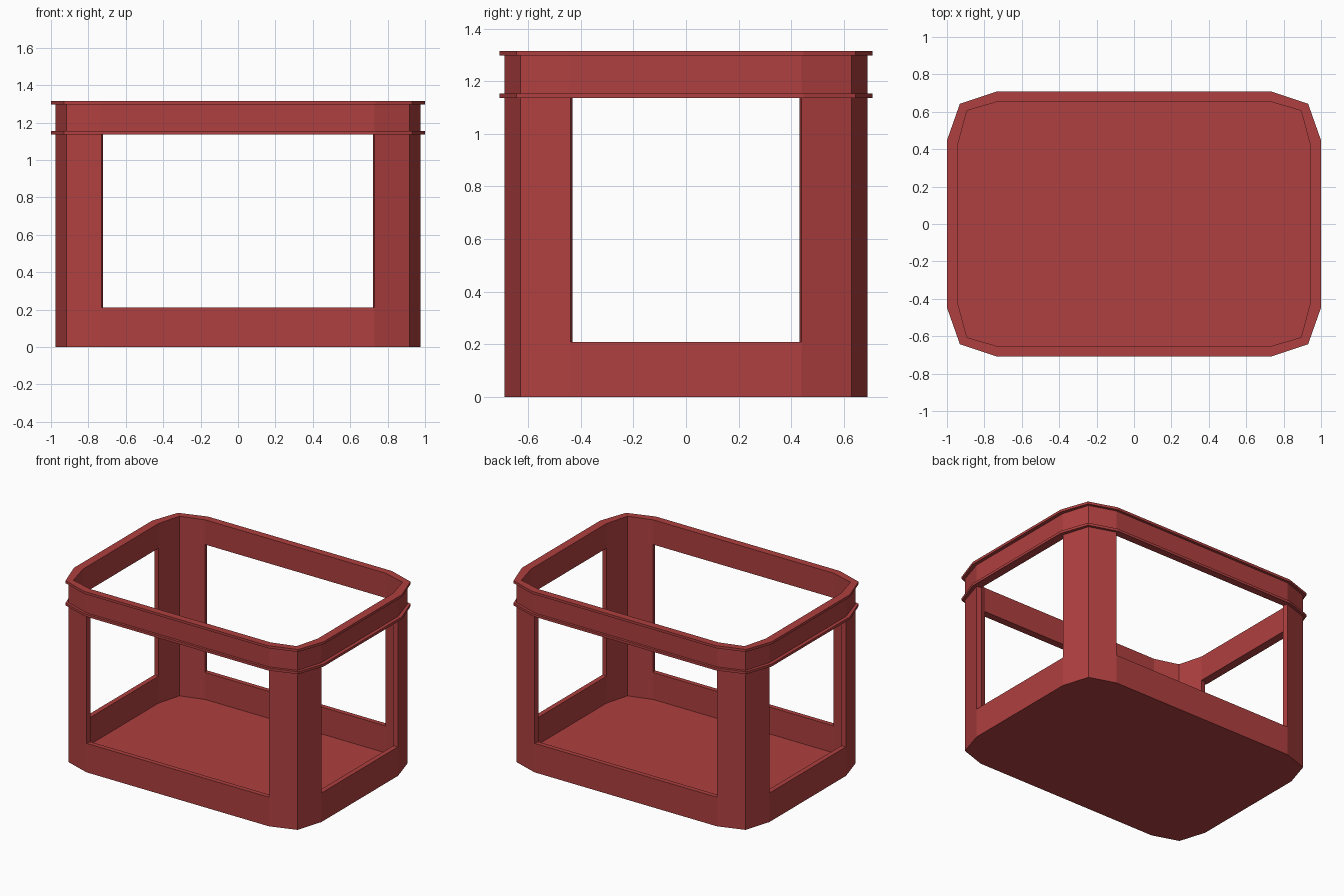
import bpy
import bmesh

if "Cube" in bpy.data.objects:
    bpy.data.objects.remove(bpy.data.objects["Cube"])

red = bpy.data.materials.new("brick red")
red.diffuse_color = (0.43, 0.05, 0.05, 1)
red.use_nodes = True
red.node_tree.nodes["Principled BSDF"].inputs["Base Color"].default_value = red.diffuse_color

# Twelve-sided outlines, given as one corner each
FLANGE = [(1.0, 0.447), (0.931, 0.643), (0.735, 0.708)]
WALL = [(0.975, 0.438), (0.916, 0.628), (0.73, 0.69)]
INNER = [(0.94, 0.432), (0.893, 0.606), (0.722, 0.656)]

FLOOR, SILL, HEAD, TOP, LIP = 0.015, 0.21, 1.136, 1.315, 0.018
SIDES = (2, 5, 8, 11)  # edges that carry a window


def outline(corner):
    """Mirror a corner into a full counter-clockwise outline."""
    flip = corner[::-1]
    return (corner + [(-x, y) for x, y in flip]
            + [(-x, -y) for x, y in corner] + [(x, -y) for x, y in flip])


def ring(bm, corner, z):
    return [bm.verts.new((x, y, z)) for x, y in outline(corner)]


def strip(bm, a, b, edges=range(12)):
    for i in edges:
        j = (i + 1) % 12
        bm.faces.new((a[i], a[j], b[j], b[i]))


def finish(bm, name):
    mesh = bpy.data.meshes.new(name)
    bm.to_mesh(mesh)
    bm.free()
    mesh.materials.append(red)
    ob = bpy.data.objects.new(name, mesh)
    bpy.context.collection.objects.link(ob)


# Base tray: floor, low wall and window sills
bm = bmesh.new()
r = [ring(bm, WALL, 0), ring(bm, WALL, SILL),
     ring(bm, INNER, SILL), ring(bm, INNER, FLOOR)]
strip(bm, r[0], r[1])
strip(bm, r[1], r[2], SIDES)
strip(bm, r[2], r[3])
bm.faces.new(r[0][::-1])
bm.faces.new(r[3])
finish(bm, "base_tray")

# Four corner posts, bent around the chamfered corners
names = ("back_right", "back_left", "front_left", "front_right")
outer, inner = outline(WALL), outline(INNER)
for q, name in enumerate(names):
    s = slice(3 * q, 3 * q + 3)
    section = outer[s] + inner[s][::-1]
    bm = bmesh.new()
    low = [bm.verts.new((x, y, SILL)) for x, y in section]
    high = [bm.verts.new((x, y, HEAD)) for x, y in section]
    for i in range(6):
        j = (i + 1) % 6
        bm.faces.new((low[i], low[j], high[j], high[i]))
    finish(bm, name + "_post")

# Top rim: band with a projecting lip at its bottom and top
bm = bmesh.new()
profile = [(WALL, HEAD), (FLANGE, HEAD), (FLANGE, HEAD + LIP), (WALL, HEAD + LIP),
           (WALL, TOP - LIP), (FLANGE, TOP - LIP), (FLANGE, TOP),
           (INNER, TOP), (INNER, HEAD)]
r = [ring(bm, c, z) for c, z in profile]
for a, b in zip(r, r[1:]):
    strip(bm, a, b)
strip(bm, r[-1], r[0], SIDES)
finish(bm, "top_rim")
